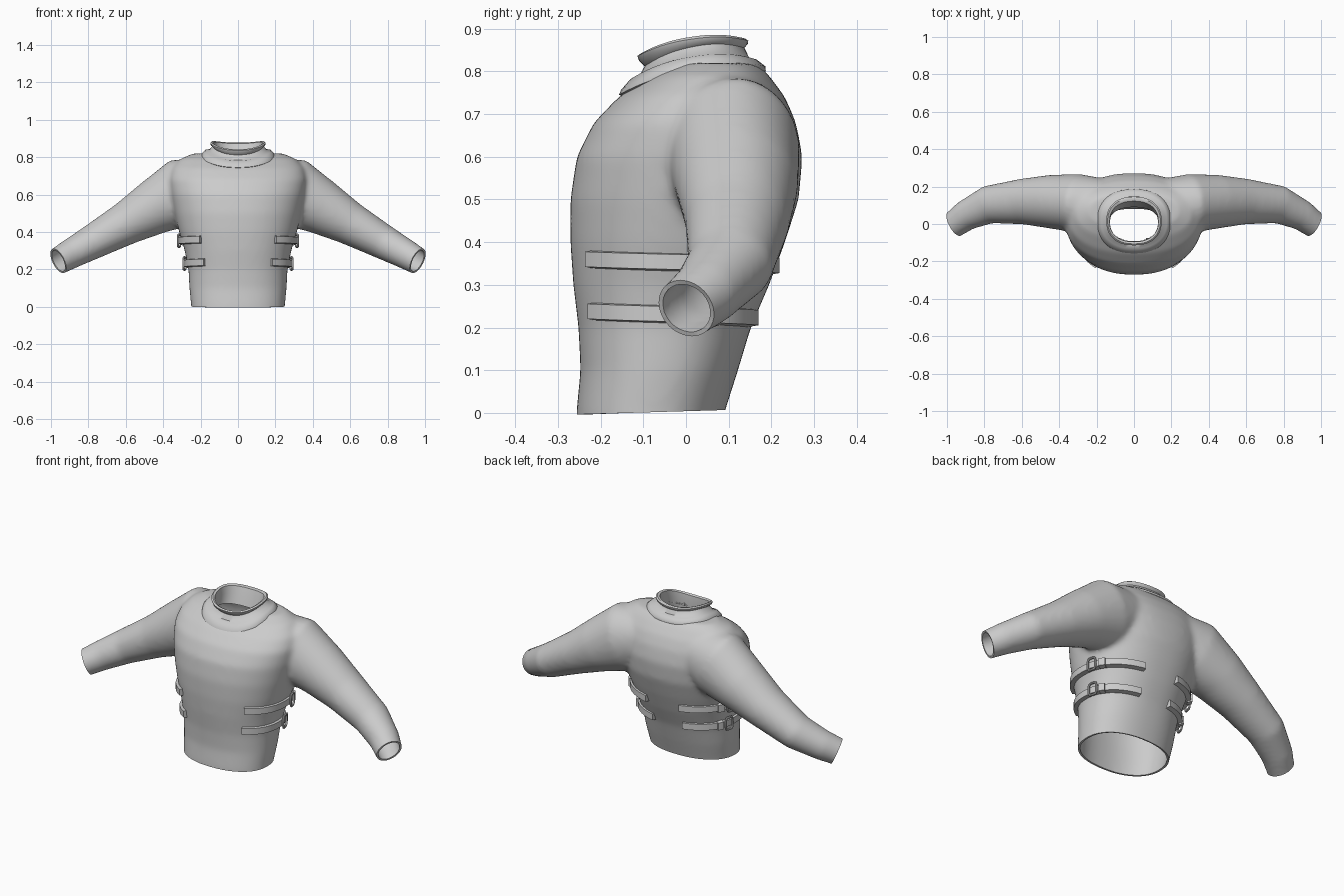
import bpy, bmesh, math
from mathutils import Vector, Matrix

if "Cube" in bpy.data.objects:
    bpy.data.objects.remove(bpy.data.objects["Cube"])

# torso sections: z, front y, back y, half width
TORSO = [(-.08, -.255, .07, .245), (0, -.257, .09, .25), (.1, -.247, .122, .26),
         (.2, -.252, .152, .265), (.3, -.264, .195, .285), (.4, -.271, .232, .315),
         (.5, -.271, .264, .34), (.6, -.256, .273, .36), (.68, -.216, .258, .37),
         (.74, -.158, .232, .355), (.79, -.085, .195, .31), (.82, -.02, .165, .24)]
# sleeve sections: x, y, z, radius up, radius sideways
SLEEVE = [(.10, .09, .66, .14, .14), (.30, .11, .61, .185, .157), (.45, .12, .53, .147, .143),
          (.60, .12, .445, .116, .122), (.78, .103, .345, .093, .102), (.90, .045, .28, .08, .082),
          (.96, 0, .245, .073, .073), (1.05, -.055, .195, .071, .071)]
# collar rings: front y, front z, back y, back z, half width, lift at the sides
COLLAR = [(-.135, .735, .165, .79, .175, .03), (-.157, .745, .187, .80, .197, .03),
          (-.152, .757, .186, .812, .196, .03), (-.13, .782, .165, .828, .176, .03),
          (-.112, .785, .148, .832, .152, .03), (-.097, .812, .137, .855, .136, .025),
          (-.110, .825, .145, .865, .146, .022), (-.114, .836, .146, .872, .148, .022),
          (-.106, .842, .138, .877, .141, .022), (-.095, .836, .122, .872, .130, .022),
          (-.092, .79, .108, .835, .128, .02), (-.096, .74, .09, .78, .135, .02)]


def spow(v, p):
    return math.copysign(abs(v) ** p, v)


def oval(a, yf, yb, hw, n):
    """Superellipse point; angle 0 faces the front, 90 degrees the right side."""
    return (hw * spow(math.sin(a), 2 / n),
            (yf + yb) / 2 - (yb - yf) / 2 * spow(math.cos(a), 2 / n))


def torso_point(z, a):
    i = max(k for k in range(len(TORSO) - 1) if TORSO[k][0] <= z)
    p, q = TORSO[i], TORSO[i + 1]
    t = (z - p[0]) / (q[0] - p[0])
    yf, yb, hw = (p[k] + (q[k] - p[k]) * t for k in (1, 2, 3))
    return Vector((*oval(a, yf, yb, hw, 2.25), z))


def loft(bm, rings, caps=True):
    vs = [[bm.verts.new(p) for p in r] for r in rings]
    n = len(vs[0])
    for r, s in zip(vs, vs[1:]):
        for i in range(n):
            bm.faces.new((r[i], r[(i + 1) % n], s[(i + 1) % n], s[i]))
    if caps:
        bm.faces.new(vs[0][::-1])
        bm.faces.new(vs[-1])


def finish(bm, name):
    bmesh.ops.recalc_face_normals(bm, faces=bm.faces[:])
    me = bpy.data.meshes.new(name)
    bm.to_mesh(me)
    bm.free()
    ob = bpy.data.objects.new(name, me)
    bpy.context.collection.objects.link(ob)
    return ob


def select(ob):
    bpy.ops.object.select_all(action='DESELECT')
    ob.select_set(True)
    bpy.context.view_layer.objects.active = ob


def modify(ob, kind, **props):
    select(ob)
    m = ob.modifiers.new(kind, kind)
    for k, v in props.items():
        setattr(m, k, v)
    bpy.ops.object.modifier_apply(modifier=m.name)


def smooth(ob, deg=40):
    select(ob)
    bpy.ops.object.shade_smooth_by_angle(angle=math.radians(deg))


def angles(n):
    return [2 * math.pi * i / n for i in range(n)]


# jacket body: torso and sleeves fused into one skin
bm = bmesh.new()
zs = [r[0] for r in TORSO[:-1]] + [.8199]
loft(bm, [[torso_point(z, a) for a in angles(64)] for z in zs])
for side in (1, -1):
    rings = []
    for i, (x, y, z, ru, rs) in enumerate(SLEEVE):
        lo, hi = SLEEVE[max(i - 1, 0)], SLEEVE[min(i + 1, len(SLEEVE) - 1)]
        d = (Vector(hi[:3]) - Vector(lo[:3])).normalized()
        u = (Vector((0, 0, 1)) - d * d.z).normalized()
        w = d.cross(u)
        pts = [Vector((x, y, z)) + u * ru * math.cos(a) + w * rs * math.sin(a) for a in angles(40)]
        rings.append([(p.x * side, p.y, p.z) for p in pts])
    loft(bm, rings)
body = finish(bm, "jacket_body")
modify(body, 'REMESH', mode='VOXEL', voxel_size=.012)
modify(body, 'SMOOTH', factor=.5, iterations=14)

# open the hem, the wrists and the neck, then give the cloth thickness
bm = bmesh.new()
bm.from_mesh(body.data)
cuts = [((0, 0, .004), (0, .03, -1))]
cuts += [((s * .96, 0, .245), (s * 1, -.54, -.5)) for s in (1, -1)]
for co, no in cuts:
    bmesh.ops.bisect_plane(bm, geom=bm.verts[:] + bm.edges[:] + bm.faces[:],
                           plane_co=co, plane_no=Vector(no).normalized(), clear_outer=True)
hole = []
for f in bm.faces:
    c = f.calc_center_median()
    if c.z > .6 and (c.x / .142) ** 2 + ((c.y - .012) / .113) ** 2 < 1:
        hole.append(f)
bmesh.ops.delete(bm, geom=hole, context='FACES')
bm.to_mesh(body.data)
bm.free()
modify(body, 'SOLIDIFY', thickness=.011, offset=-1)
smooth(body)

# collar: folded band, neck and rolled lip
bm = bmesh.new()
rings = []
for yf, zf, yb, zb, hw, lift in COLLAR:
    ring = []
    for a in angles(56):
        x, y = oval(a, yf, yb, hw, 2.3)
        t = (y - yf) / (yb - yf)
        ring.append((x, y, zf + (zb - zf) * t + lift * math.sin(a) ** 2))
    rings.append(ring)
loft(bm, rings, caps=False)
smooth(finish(bm, "collar"), 50)


# side straps with buckles, mirrored to the left
def frame(z, a):
    p = torso_point(z, a)
    t = (torso_point(z, a + .02) - torso_point(z, a - .02)).normalized()
    return p, t, Vector((-t.y, t.x, 0)) * -1


def strap(bm, z0, z1, a0, a1, inner, outer, half):
    rings = []
    for i in range(25):
        t = i / 24
        p, _, n = frame(z0 + (z1 - z0) * t, a0 + (a1 - a0) * t)
        up = Vector((0, 0, half))
        rings.append([p + n * inner - up, p + n * outer - up * .8,
                      p + n * outer + up * .8, p + n * inner + up])
    loft(bm, rings)


for label, z in (("upper", .357), ("lower", .235)):
    bm = bmesh.new()
    strap(bm, z + .003, z - .012, .66, 2.84, -.01, .017, .022)
    strap(bm, z - .006, z - .008, 1.95, 2.08, .0, .026, .026)
    ob = finish(bm, label + "_straps")
    modify(ob, 'MIRROR')
    smooth(ob, 35)

    # buckle frame: squarish ring standing on the strap
    bm = bmesh.new()
    p, t, n = frame(z - .004, 1.8)
    rings = []
    for a in angles(16) + [0]:
        c = Vector((.024 * spow(math.cos(a), .5), .034 * spow(math.sin(a), .5), 0))
        r = c.normalized()
        rings.append([c + r * .006 * math.cos(b) + Vector((0, 0, .006 * math.sin(b)))
                      for b in angles(8)])
    loft(bm, rings, caps=False)
    bmesh.ops.remove_doubles(bm, verts=bm.verts[:], dist=.0001)
    up = Vector((0, 0, 1))
    m = Matrix((t, up, n)).transposed().to_4x4()
    m.translation = p + n * .022
    bm.transform(m)
    ob = finish(bm, label + "_buckles")
    modify(ob, 'MIRROR')
    smooth(ob)
